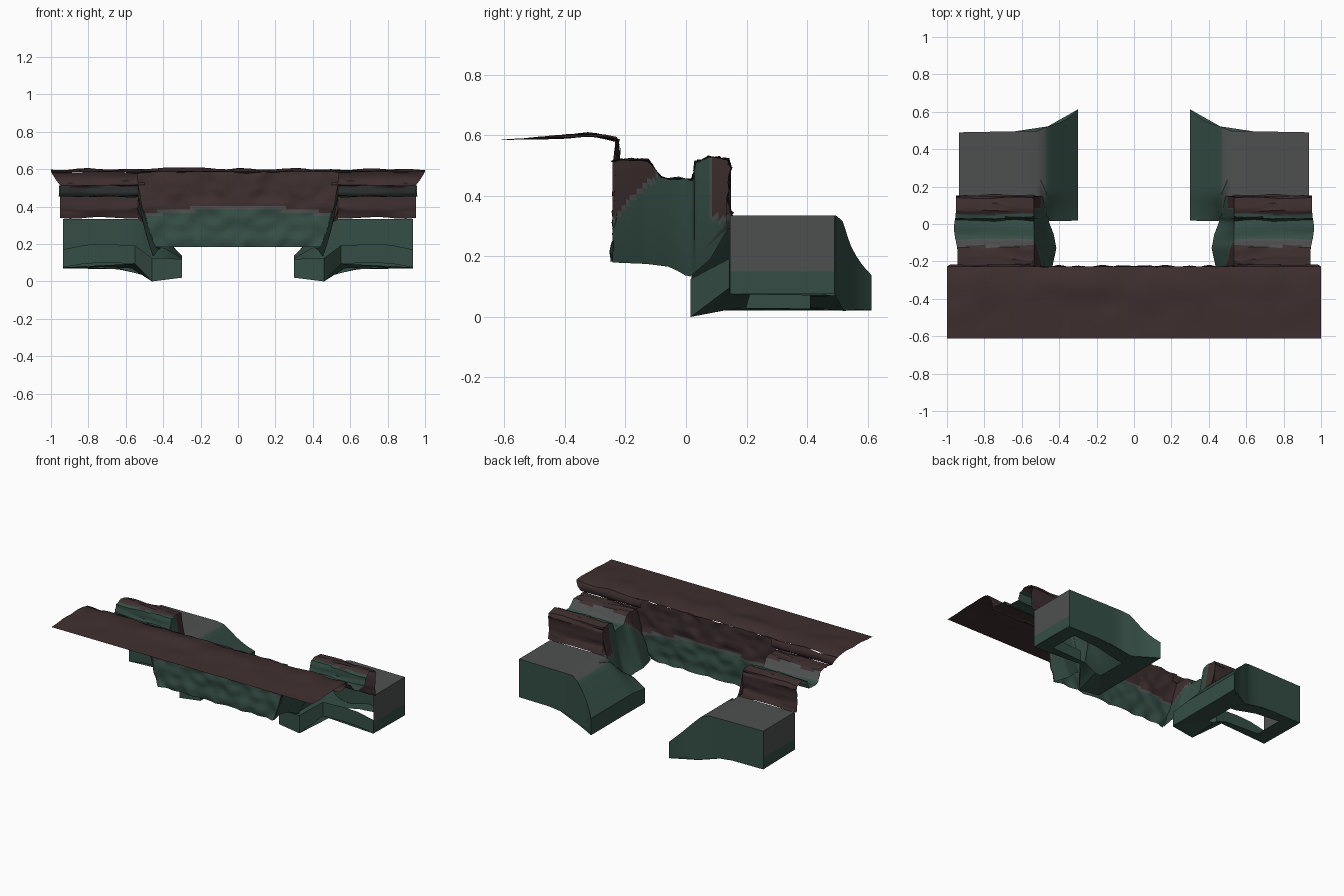
import bpy, bmesh
from mathutils import Vector, noise

if "Cube" in bpy.data.objects:
    bpy.data.objects.remove(bpy.data.objects["Cube"])


def material(name, rgb):
    m = bpy.data.materials.new(name)
    m.diffuse_color = (*rgb, 1)
    m.use_nodes = True
    m.node_tree.nodes["Principled BSDF"].inputs["Base Color"].default_value = m.diffuse_color
    return m


MATS = [material("brown_earth", (0.049, 0.028, 0.029)),
        material("grey_stone", (0.076, 0.079, 0.079)),
        material("dark_green", (0.035, 0.076, 0.059))]
BROWN, GREY, GREEN = 0, 1, 2


def interp(table, t):
    """Piecewise linear lookup; rows are (t, value...)."""
    if t <= table[0][0]:
        return Vector(table[0][1:] + (0,) * (4 - len(table[0])))
    for a, b in zip(table, table[1:]):
        if t <= b[0]:
            k = (t - a[0]) / (b[0] - a[0])
            va, vb = (Vector(r[1:] + (0,) * (4 - len(r))) for r in (a, b))
            return va.lerp(vb, k)
    return Vector(table[-1][1:] + (0,) * (4 - len(table[-1])))


def rough(a, b, amount):
    return amount * noise.noise(Vector((a * 7 + 0.3, b * 7 + 0.7, 2.1)))


def span(a, b, n):
    return [a + (b - a) * i / n for i in range(n + 1)]


def sheet(name, us, vs, point, rule, facing, mirror=True):
    """Grid surface from point(u, v), coloured by rule(face centre)."""
    bm = bmesh.new()
    rows = [[bm.verts.new(point(u, v)) for v in vs] for u in us]
    for r0, r1 in zip(rows, rows[1:]):
        for j in range(len(vs) - 1):
            f = bm.faces.new((r0[j], r1[j], r1[j + 1], r0[j + 1]))
            f.material_index = rule(f.calc_center_median())
    bm.normal_update()
    total = sum((f.normal * f.calc_area() for f in bm.faces), Vector())
    if total.dot(Vector(facing)) < 0:
        bmesh.ops.reverse_faces(bm, faces=bm.faces[:])
    me = bpy.data.meshes.new(name)
    bm.to_mesh(me)
    bm.free()
    for m in MATS:
        me.materials.append(m)
    ob = bpy.data.objects.new(name, me)
    bpy.context.collection.objects.link(ob)
    bpy.ops.object.select_all(action='DESELECT')
    ob.select_set(True)
    bpy.context.view_layer.objects.active = ob
    bpy.ops.object.shade_smooth_by_angle(angle=0.7)
    if mirror:
        ob.modifiers.new("mirror", 'MIRROR').use_axis[0] = True
    return ob


def only(index):
    return lambda c: index


# Upper plateau sheet
PLATEAU = [(-0.613, 0.585), (-0.45, 0.592), (-0.34, 0.60), (-0.27, 0.594), (-0.228, 0.585)]
sheet("plateau", span(-1, 1, 40), span(-0.613, -0.228, 12),
      lambda x, y: (x, y, interp(PLATEAU, y).x + rough(x, y, 0.018) * min(1, (y + 0.613) * 5)),
      only(BROWN), (0, 0, 1), False)

# Plateau lip above the side steps
LIP = [(0, -0.228, 0.585), (0.25, -0.218, 0.565), (0.7, -0.22, 0.53), (1, -0.245, 0.515)]


def lip_point(x, v):
    p = interp(LIP, v)
    return (x - max(0, x - 0.9) * 0.5 * v, p.x + rough(x, v, 0.012) * v,
            p.y + (rough(x, -0.228, 0.018) if v == 0 else 0))


sheet("plateau_lip", span(0.5, 1, 10), span(0, 1, 5), lip_point, only(BROWN), (0, 1, 0))

# Central cliff wall under the plateau
EDGE = [(0.18, 0.44), (0.25, 0.47), (0.4, 0.515), (0.52, 0.535), (0.6, 0.54)]


def cliff_rule(c):
    border = 0.405 - 0.16 * c.x ** 2
    return BROWN if c.z > border else GREY if c.z > border - 0.02 else GREEN


def cliff_point(u, v):
    z = 0.183 + v * 0.405
    return (u * interp(EDGE, z).x, -0.24 + 0.012 * v + rough(u, v, 0.018), z)


sheet("cliff_wall", span(0, 1, 20), span(0, 1, 22), cliff_point, cliff_rule, (0, 1, 0))

# Side steps: profile with a channel between two ridges, then a riser
STEP = [(0, -0.245, 0.515), (1, -0.20, 0.522), (2, -0.125, 0.518), (3, -0.08, 0.46),
        (4, 0.02, 0.455), (5, 0.032, 0.51), (6, 0.075, 0.53), (7, 0.14, 0.52),
        (8, 0.148, 0.49), (9, 0.138, 0.39), (10, 0.152, 0.338)]


def step_point(x, t):
    p = interp(STEP, t)
    return (x + (rough(0.2, p.x, 0.02) if x > 0.93 else 0),
            p.x + rough(x, t, 0.012), p.y + rough(x, t + 5, 0.012))


def step_rule(c):
    if c.y < -0.12 or c.y > 0.05:
        return BROWN
    return GREY if c.y < -0.085 else GREEN


sheet("side_step", span(0.535, 0.95, 8), span(0, 10, 40), step_point, step_rule, (0, 1, 1))

# Inner wall of each side step
WALL_FOOT = [(-0.245, 0.44, 0.18), (-0.13, 0.415, 0.175), (-0.05, 0.43, 0.165),
             (0.01, 0.455, 0.13), (0.08, 0.46, 0.19), (0.15, 0.49, 0.31)]


def inner_wall_point(t, v):
    top = Vector(step_point(0.535, t))
    foot = interp(WALL_FOOT, top.y)
    foot = Vector((foot.x, top.y, foot.y))
    p = top.lerp(foot, v)
    p.x += 0.03 * v * (1 - v)
    return p


def inner_wall_rule(c):
    k = min(c.z - 0.33 - (c.y + 0.24), -0.09 - c.y) if c.y < 0 else min(c.z - 0.335, c.y - 0.09)
    return BROWN if k > 0 else GREY if k > -0.018 else GREEN


sheet("step_inner_wall", span(0, 10, 40), span(0, 1, 18), inner_wall_point,
      inner_wall_rule, (-1, 0, 0))

# Lower block: grey top with a green slope toward the middle
FRONT_Y = [(0.3, 0.018), (0.46, 0.015), (0.5, 0.148), (0.94, 0.15)]
BACK_Y = [(0.3, 0.613), (0.34, 0.575), (0.40, 0.54), (0.46, 0.522), (0.52, 0.498), (0.94, 0.49)]
TOP_Z = [(0.3, 0.138), (0.36, 0.20), (0.42, 0.265), (0.47, 0.315), (0.52, 0.334), (0.94, 0.335)]


def top_point(x, v):
    y0, y1 = interp(FRONT_Y, x).x, interp(BACK_Y, x).x
    y, z = y0 + (y1 - y0) * v, interp(TOP_Z, x).x
    if x < 0.5 and y < 0.16:  # the slope sinks near its front
        low = 0.12 + max(0, min(0.06, (x - 0.3) * 0.6))
        z += (min(z, low) - z) * (0.16 - y) / 0.145
    return (x, y, z)


XS = [0.3, 0.33, 0.36, 0.39, 0.42, 0.445, 0.47, 0.5, 0.52, 0.6, 0.7, 0.8, 0.935]
sheet("block_top", XS, span(0, 1, 16), top_point,
      lambda c: GREY if c.x > 0.475 else GREEN, (0, 0, 1))

# Back face of the block
BACK_FOOT = [(0.3, 0.025), (0.46, 0.02), (0.55, 0.045), (0.64, 0.07), (0.94, 0.07)]


def back_point(x, v):
    p = Vector(top_point(x, 1))
    p.z += (interp(BACK_FOOT, x).x - p.z) * v
    return p


sheet("block_back", XS, span(0, 1, 4), back_point, only(GREEN), (0, 1, 0))

# Outer end wall, grey over green
sheet("block_outer_wall", span(0.145, 0.49, 4), [0.075, 0.15, 0.24, 0.335],
      lambda y, z: (0.935, y, z), lambda c: GREY if c.z > 0.15 else GREEN, (1, 0, 0))

# Inner end face
sheet("block_inner_face", span(0, 1, 16), [0, 1],
      lambda u, v: (0.3, 0.018 + 0.595 * u, 0.022 if v == 0 else top_point(0.3, u)[2]),
      only(GREEN), (-1, 0, 0))

# Low front band: x, y, bottom, top
BAND = [(0.3, 0.018, 0.02, 0.12), (0.46, 0.015, 0.0, 0.125), (0.55, 0.142, 0.095, 0.192),
        (0.72, 0.142, 0.1, 0.2), (0.82, 0.142, 0.095, 0.195), (0.935, 0.145, 0.075, 0.17)]
sheet("block_front_band", range(6), [2, 3],
      lambda i, k: (BAND[i][0], BAND[i][1], BAND[i][k]), only(GREEN), (0, -1, 0))

# Underside frame around an opening
OUTER = [(0.3, 0.018, 0.02), (0.46, 0.015, 0.0), (0.55, 0.142, 0.095), (0.935, 0.145, 0.075),
         (0.935, 0.49, 0.07), (0.64, 0.495, 0.07), (0.46, 0.522, 0.02), (0.3, 0.613, 0.025)]
INNER = [(0.44, 0.2, 0.03), (0.48, 0.2, 0.035), (0.57, 0.21, 0.07), (0.83, 0.21, 0.08),
         (0.83, 0.41, 0.08), (0.64, 0.41, 0.065), (0.48, 0.41, 0.03), (0.44, 0.41, 0.028)]
sheet("block_underside_frame", range(9), [0, 1],
      lambda i, k: (INNER if k else OUTER)[i % 8], only(GREEN), (0, 0, -1))
